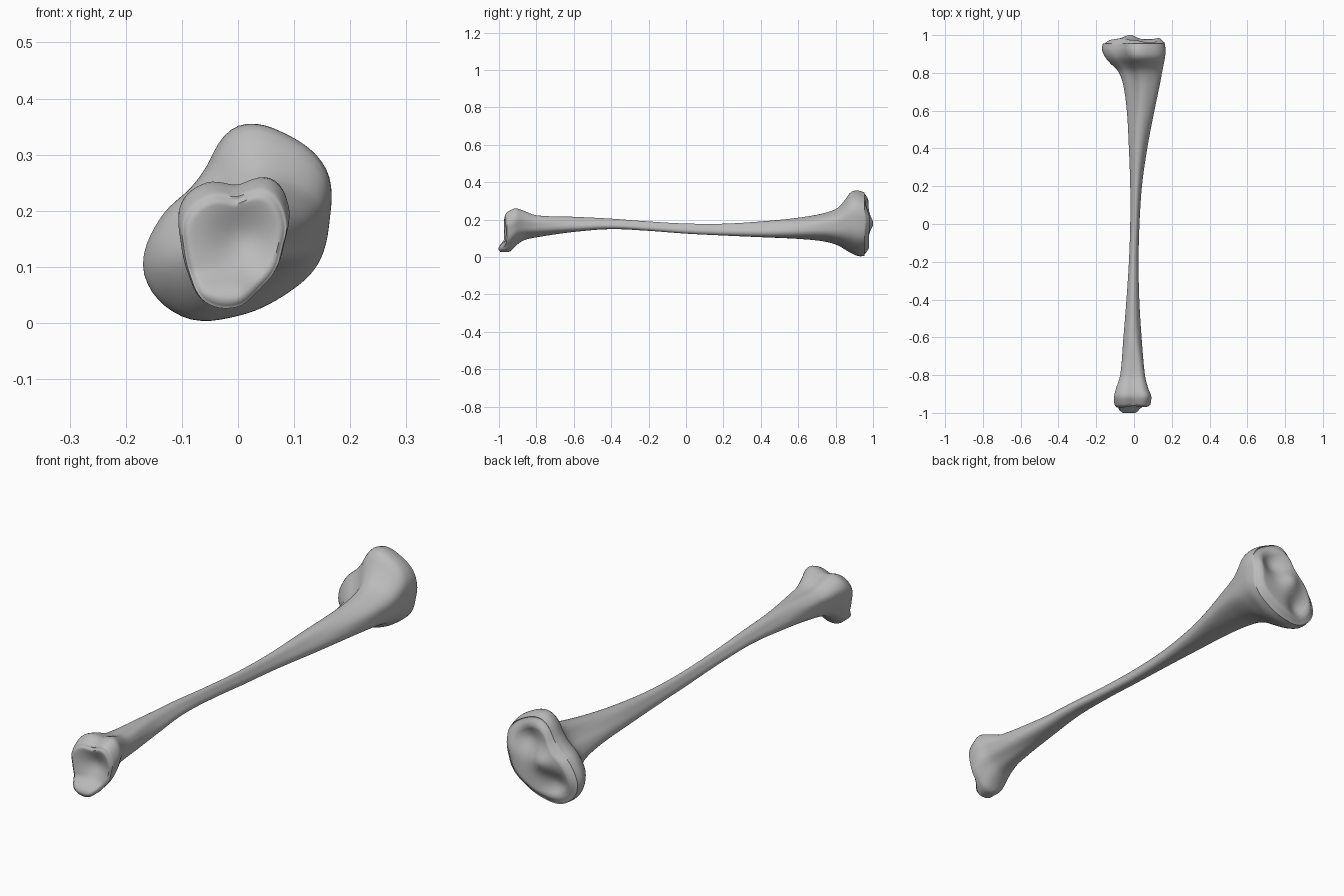
import bpy, bmesh, math

default_cube = bpy.data.objects.get("Cube")
if default_cube:
    bpy.data.objects.remove(default_cube)

SEGMENTS = 72
SHAFT_STEPS = 90

# Radii of the end outlines, every 30 degrees from +x towards +z
KNEE_OUTLINE = [.16, .178, .174, .168, .112, .104, .14, .192, .198, .17, .156, .16]
ANKLE_OUTLINE = [.088, .108, .122, .093, .112, .117, .102, .104, .12, .113, .09, .086]

# Along the bone: y, left limit, right limit, bottom, top
STATIONS = [
    (-.965, -.1, .085, .026, .235),
    (-.94, -.106, .09, .03, .25),
    (-.91, -.105, .091, .06, .26),
    (-.87, -.095, .075, .088, .248),
    (-.8, -.073, .058, .105, .223),
    (-.6, -.056, .04, .134, .215),
    (-.4, -.04, .028, .149, .205),
    (-.2, -.027, .024, .14, .19),
    (0, -.02, .029, .125, .179),
    (.2, -.02, .042, .115, .178),
    (.4, -.027, .07, .106, .19),
    (.6, -.038, .108, .097, .21),
    (.74, -.058, .137, .083, .235),
    (.81, -.085, .15, .063, .262),
    (.85, -.125, .158, .04, .305),
    (.88, -.15, .164, .022, .346),
    (.92, -.169, .167, .005, .355),
    (.955, -.165, .163, .005, .345),
]


def smoothstep(a, b, x):
    t = min(1, max(0, (x - a) / (b - a)))
    return t * t * (3 - 2 * t)


def hermite(p, q, mp, mq, t):
    s = 1 - t
    return p * s * s * (1 + 2 * t) + q * t * t * (3 - 2 * t) + mp * t * s * s - mq * t * t * s


def outline_radius(outline, angle):
    n = len(outline)
    pos = angle / math.tau * n
    i = int(pos)
    a, b, c, d = (outline[(i + k) % n] for k in (-1, 0, 1, 2))
    return hermite(b, c, (c - a) / 2, (d - b) / 2, pos - i)


def limits_at(y):
    """Smoothly interpolated bounding limits of the section at y."""
    last = len(STATIONS) - 1
    i = max(k for k in range(last) if STATIONS[k][0] <= y)
    p, q = STATIONS[i], STATIONS[i + 1]
    a, b = STATIONS[max(i - 1, 0)], STATIONS[min(i + 2, last)]
    h = q[0] - p[0]
    return [hermite(p[k], q[k], (q[k] - a[k]) / (q[0] - a[0]) * h,
                    (b[k] - p[k]) / (b[0] - p[0]) * h, (y - p[0]) / h)
            for k in range(1, len(p))]


def section(y):
    """Blend the outlines for this position and fit them to the limits."""
    knee = smoothstep(.35, .88, y)
    ankle = smoothstep(-.5, -.9, y)
    points = []
    for s in range(SEGMENTS):
        angle = math.tau * s / SEGMENTS
        shaft = .15 * (1 - .1 * math.sin(3 * angle))
        r = (knee * outline_radius(KNEE_OUTLINE, angle)
             + ankle * outline_radius(ANKLE_OUTLINE, angle) * 1.4
             + (1 - knee - ankle) * shaft)
        points.append((r * math.cos(angle), r * math.sin(angle)))
    x0, x1, z0, z1 = limits_at(y)
    us, vs = zip(*points)

    def fit(values, lo, hi):
        a, b = min(values), max(values)
        return [lo + (v - a) / (b - a) * (hi - lo) for v in values]
    return list(zip(fit(us, x0, x1), fit(vs, z0, z1)))


def hill(x, z, cx, cz, size):
    return math.exp(-((x - cx) ** 2 + (z - cz) ** 2) / size ** 2)


def knee_surface(x, z, inward):
    """Two shallow sockets with a raised ridge between them."""
    rim = .955 + .024 * smoothstep(0, .2, inward)
    return (rim - .035 * hill(x, z, .06, .25, .06) - .035 * hill(x, z, -.075, .085, .055)
            + .024 * hill(x, z, -.02, .18, .045) + .01 * hill(x, z, .14, .2, .05))


def ankle_surface(x, z, inward):
    """Hollow joint face with a projecting lower tip."""
    rim = -.965 - .01 * smoothstep(0, .12, inward)
    tip = smoothstep(.1, .045, z) * smoothstep(.06, 0, x)
    return rim + .035 * hill(x, z, .01, .15, .06) - .028 * tip


def bridge(bm, a, b):
    for i in range(SEGMENTS):
        j = (i + 1) % SEGMENTS
        bm.faces.new((a[i], a[j], b[j], b[i]))


def cap(bm, ring, surface):
    """Close an end with concentric rings lying on a sculpted surface."""
    cx = sum(v.co.x for v in ring) / SEGMENTS
    cz = sum(v.co.z for v in ring) / SEGMENTS
    outer = ring
    for scale in (.985, .95, .9, .82, .74, .65, .55, .45, .35, .25, .15, .06):
        inner = []
        for v in ring:
            x, z = cx + (v.co.x - cx) * scale, cz + (v.co.z - cz) * scale
            inner.append(bm.verts.new((x, surface(x, z, 1 - scale), z)))
        bridge(bm, outer, inner)
        outer = inner
    bm.faces.new(outer)


# Shaft and flared ends
bm = bmesh.new()
first, final = STATIONS[0][0], STATIONS[-1][0]
rings = []
for step in range(SHAFT_STEPS + 1):
    # rings crowd towards the detailed ends
    t = step / SHAFT_STEPS
    y = first + (final - first) * (.3 * t + .7 * smoothstep(0, 1, t))
    rings.append([bm.verts.new((x, y, z)) for x, z in section(y)])
for a, b in zip(rings, rings[1:]):
    bridge(bm, a, b)

# Lower tip leans forward from the rim
for v in rings[0]:
    v.co.y = ankle_surface(v.co.x, v.co.z, 0)

# Joint faces
cap(bm, rings[0], ankle_surface)
cap(bm, rings[-1], knee_surface)
bmesh.ops.recalc_face_normals(bm, faces=bm.faces[:])

mesh = bpy.data.meshes.new("shin_bone")
bm.to_mesh(mesh)
bm.free()
bone = bpy.data.objects.new("shin_bone", mesh)
bpy.context.collection.objects.link(bone)

# Plain grey material
grey = bpy.data.materials.new("bone_grey")
grey.use_nodes = True
colour = (.5, .5, .5, 1)
grey.diffuse_color = colour
grey.node_tree.nodes["Principled BSDF"].inputs["Base Color"].default_value = colour
mesh.materials.append(grey)

bpy.context.view_layer.objects.active = bone
bone.select_set(True)
bpy.ops.object.shade_smooth_by_angle(angle=math.radians(60))
